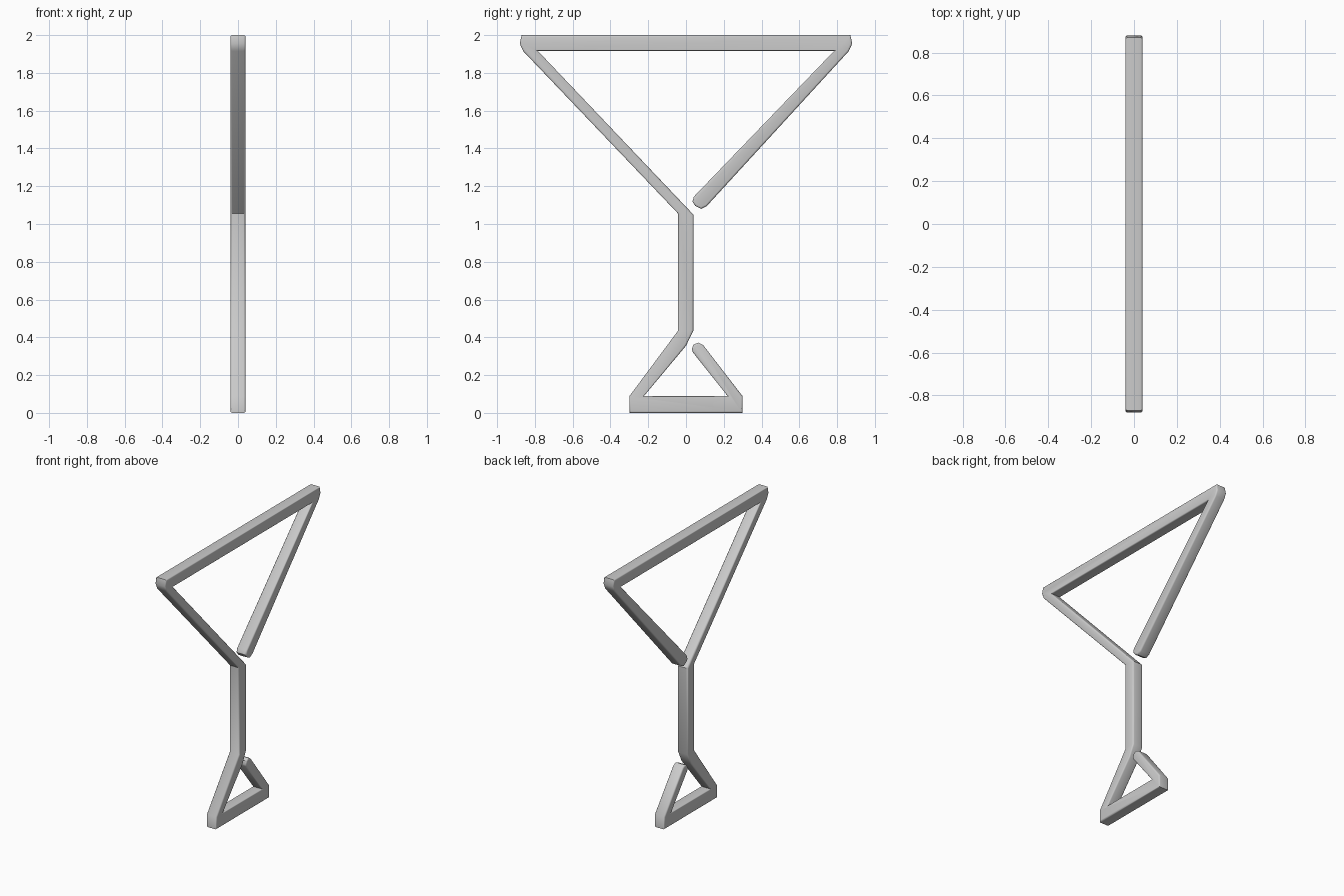
import bpy, bmesh

if "Cube" in bpy.data.objects:
    bpy.data.objects.remove(bpy.data.objects["Cube"])

# Outline of the bent bar in the y-z plane, one closed loop
outline = [
    # rounded lower tip, foot and outer left side
    (0.031, 0.337), (0.038, 0.36), (0.065, 0.372), (0.09, 0.36),
    (0.30, 0.088), (0.30, 0.0), (-0.30, 0.0), (-0.30, 0.088),
    (-0.042, 0.435), (-0.042, 1.055),
    # outer rim of the bowl
    (-0.862, 1.915), (-0.88, 1.955), (-0.87, 2.0),
    (0.87, 2.0), (0.88, 1.955), (0.862, 1.915),
    # rounded upper tip
    (0.11, 1.095), (0.08, 1.08), (0.05, 1.095), (0.034, 1.118), (0.042, 1.145),
    # inside of the bowl, stem and foot
    (0.785, 1.917), (-0.785, 1.917), (0.039, 1.05), (0.039, 0.435),
    (0.0, 0.355), (-0.222, 0.09), (0.22, 0.09), (0.035, 0.322),
]
HALF = 0.04

# Extrude the outline to the bar thickness
bm = bmesh.new()
face = bm.faces.new([bm.verts.new((-HALF, y, z)) for y, z in outline])
ext = bmesh.ops.extrude_face_region(bm, geom=[face], use_keep_orig=True)
moved = [g for g in ext["geom"] if isinstance(g, bmesh.types.BMVert)]
bmesh.ops.translate(bm, verts=moved, vec=(2 * HALF, 0, 0))
bmesh.ops.recalc_face_normals(bm, faces=bm.faces)

# Soften the long edges around both flat sides
rims = [e for e in bm.edges if abs(e.verts[0].co.x - e.verts[1].co.x) < 1e-5]
bmesh.ops.bevel(bm, geom=rims, offset=0.01, segments=3, profile=0.5,
                affect='EDGES', clamp_overlap=True)

mesh = bpy.data.meshes.new("cocktail_glass_outline")
bm.to_mesh(mesh)
bm.free()
glass = bpy.data.objects.new("cocktail_glass_outline", mesh)
bpy.context.collection.objects.link(glass)

# Smooth shading with crisp bends
bpy.context.view_layer.objects.active = glass
glass.select_set(True)
bpy.ops.object.shade_smooth_by_angle(angle=0.7)
